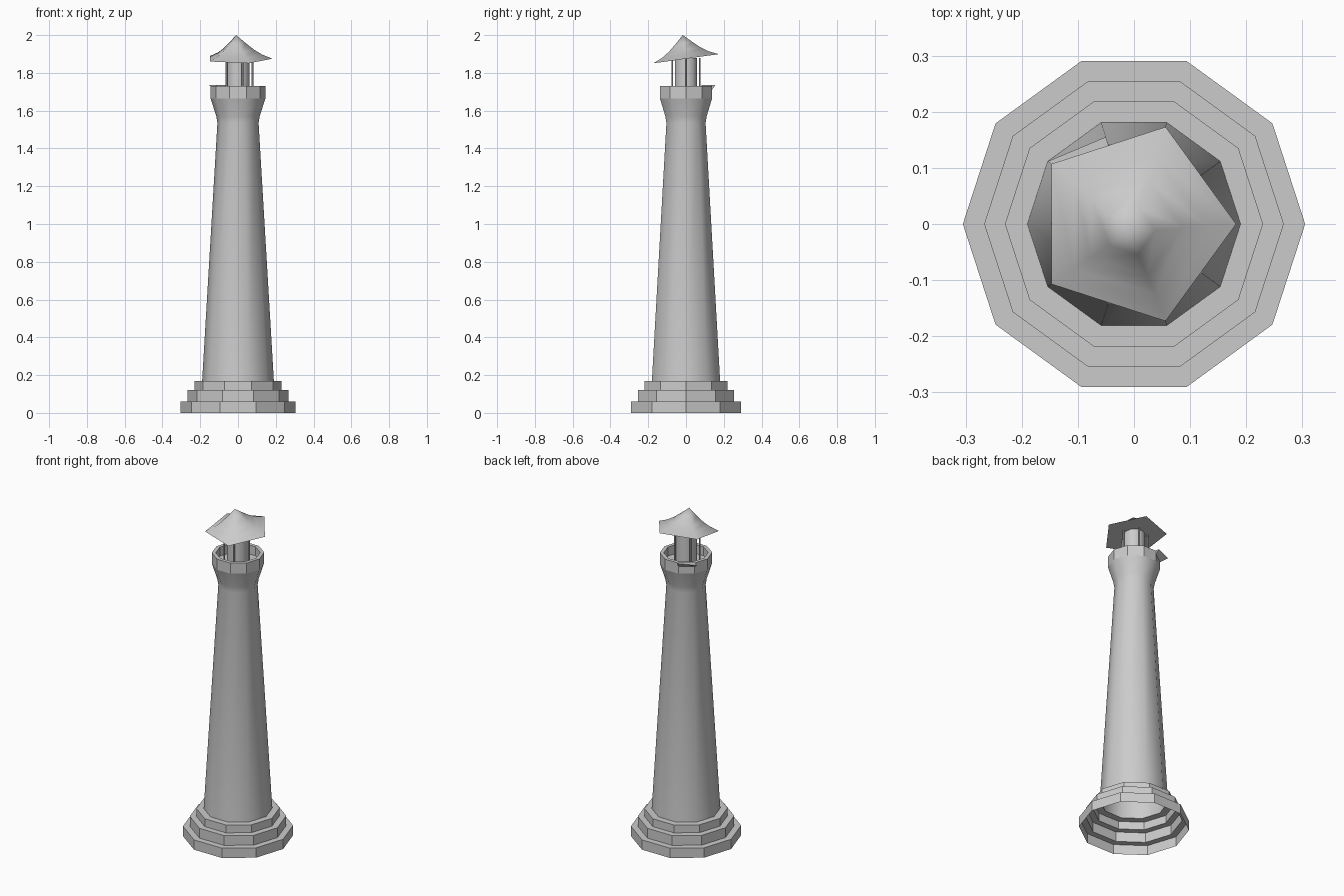
import bpy, bmesh, math
from mathutils import Vector

if "Cube" in bpy.data.objects:
    bpy.data.objects.remove(bpy.data.objects["Cube"])


def finish(name, bm, smooth):
    bmesh.ops.recalc_face_normals(bm, faces=bm.faces)
    me = bpy.data.meshes.new(name)
    bm.to_mesh(me)
    bm.free()
    ob = bpy.data.objects.new(name, me)
    bpy.context.collection.objects.link(ob)
    for p in me.polygons:
        p.use_smooth = smooth
    return ob


def lathe(name, profile, sides, smooth=False, cap_ends=(False, False), shift=lambda v: v):
    """Revolve (radius, z) points; a radius of 0 becomes a single tip."""
    bm = bmesh.new()
    rings = []
    for r, z in profile:
        n = sides if r > 0 else 1
        rings.append([bm.verts.new(shift(Vector((
            r * math.cos(2 * math.pi * i / sides),
            r * math.sin(2 * math.pi * i / sides), z)))) for i in range(n)])
    for a, b in zip(rings, rings[1:]):
        for i in range(sides):
            j = (i + 1) % sides
            if len(b) == 1:
                bm.faces.new((a[i], a[j], b[0]))
            else:
                bm.faces.new((a[i], a[j], b[j], b[i]))
    for ring, cap in zip((rings[0], rings[-1]), cap_ends):
        if cap:
            bm.faces.new(ring)
    return finish(name, bm, smooth)


# stepped hollow base
lathe("stepped_base", [(0.305, 0), (0.305, 0.06), (0.267, 0.06), (0.267, 0.12),
                       (0.23, 0.12), (0.23, 0.168), (0.187, 0.168)], 10)

# tapered tower with flared neck
lathe("tower", [(0.19, 0.168), (0.109, 1.535), (0.115, 1.57), (0.145, 1.665)], 10, True)

# gallery parapet with sunken floor
lathe("gallery", [(0.145, 1.665), (0.145, 1.73), (0.123, 1.73), (0.123, 1.675)],
      10, cap_ends=(False, True))

# rim stone leaning outward at the back left
bm = bmesh.new()
corners = []
for r1, r2, ang in ((0.14, 0.163, 108), (0.14, 0.19, 144)):
    a = math.radians(ang)
    for r, z in ((r1, 1.705), (r2, 1.735), (r1, 1.735)):
        corners.append(bm.verts.new((r * math.cos(a), r * math.sin(a), z)))
bm.faces.new(corners[:3])
bm.faces.new(corners[3:])
for i in range(3):
    j = (i + 1) % 3
    bm.faces.new((corners[i], corners[j], corners[j + 3], corners[i + 3]))
finish("loose_rim_stone", bm, False)

# lantern room
lathe("lantern", [(0.062, 1.675), (0.062, 1.88)], 10, True, (True, True))

# five lantern posts
for k in range(5):
    a = 2 * math.pi * k / 5
    offset = Vector((0.076 * math.cos(a), 0.076 * math.sin(a), 0))
    lathe(f"lantern_post_{k + 1}", [(0.005, 1.675), (0.005, 1.88)], 6, False,
          (True, True), lambda v: v + offset)


# tilted five-sided roof with a concave sweep
def tilt(v):
    h = (v.z - 1.875) / 0.125
    return Vector((v.x - 0.01 * h, v.y - 0.017 * h, v.z + 0.14 * v.y))


roof = lathe("roof", [(0.182, 1.875), (0.13, 1.897), (0.09, 1.922), (0.045, 1.96), (0, 2.0)],
             5, True, (True, False), tilt)
roof.data.polygons[len(roof.data.polygons) - 1].use_smooth = False

# keep crisp edges on the smooth parts
for ob in bpy.data.objects:
    ob.select_set(ob.name in {"tower", "lantern", "roof"})
bpy.context.view_layer.objects.active = roof
bpy.ops.object.shade_smooth_by_angle(angle=math.radians(75))
